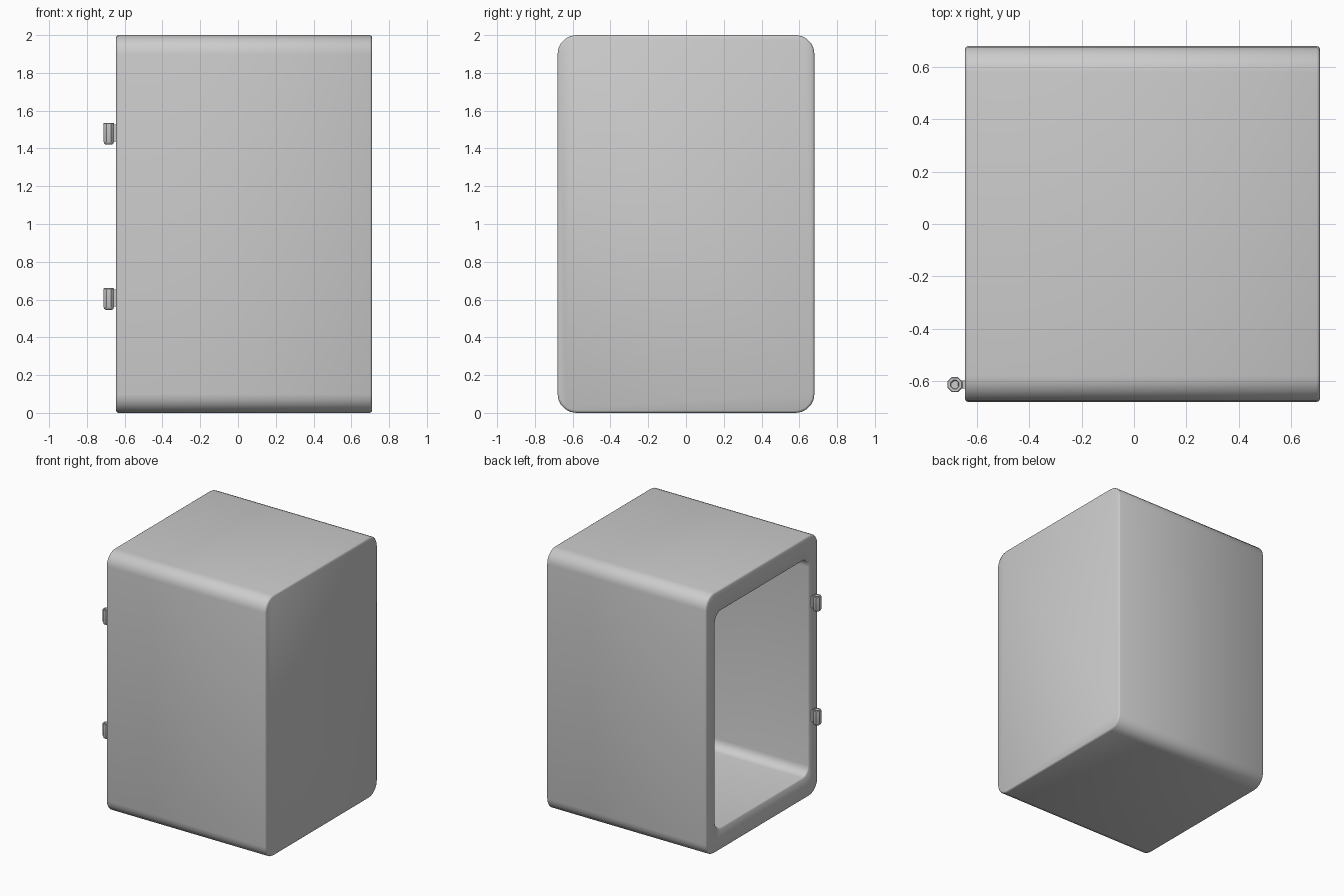
import bpy, bmesh, math

if "Cube" in bpy.data.objects:
    bpy.data.objects.remove(bpy.data.objects["Cube"])

def ring(bm, x, hy, hz, r, seg=5):
    """Rounded rectangle in the YZ plane, centred on z = 1."""
    verts = []
    for k, (sy, sz) in enumerate([(1, 1), (-1, 1), (-1, -1), (1, -1)]):
        for i in range(seg + 1):
            a = math.pi / 2 * (k + i / seg)
            verts.append(bm.verts.new((x, sy * (hy - r) + r * math.cos(a),
                                       1 + sz * (hz - r) + r * math.sin(a))))
    return verts

def circle(bm, x, y, z, r, n=8):
    return [bm.verts.new((x + r * math.cos(math.tau * (i + .5) / n),
                          y + r * math.sin(math.tau * (i + .5) / n), z)) for i in range(n)]

def loft(name, bm, rings, angle):
    for a, b in zip(rings, rings[1:]):
        n = len(a)
        for i in range(n):
            j = (i + 1) % n
            bm.faces.new((a[i], a[j], b[j], b[i]))
    bm.faces.new(rings[0])
    bm.faces.new(rings[-1])
    bmesh.ops.recalc_face_normals(bm, faces=bm.faces)
    me = bpy.data.meshes.new(name)
    bm.to_mesh(me)
    bm.free()
    ob = bpy.data.objects.new(name, me)
    bpy.context.collection.objects.link(ob)
    bpy.ops.object.select_all(action='DESELECT')
    ob.select_set(True)
    bpy.context.view_layer.objects.active = ob
    bpy.ops.object.shade_smooth_by_angle(angle=math.radians(angle))
    return ob

# Cabinet shell: closed at +x, open cavity at -x
bm = bmesh.new()
sections = [(0.71, 0.668, 0.988, 0.09), (0.706, 0.676, 0.996, 0.097), (0.698, 0.68, 1.0, 0.10),
            (-0.633, 0.68, 1.0, 0.10), (-0.641, 0.676, 0.996, 0.097), (-0.645, 0.668, 0.988, 0.09),
            (-0.645, 0.574, 0.84, 0.075), (-0.637, 0.567, 0.833, 0.07),
            (0.59, 0.567, 0.833, 0.07)]
loft("cabinet_shell", bm, [ring(bm, *s) for s in sections], 50)

# Hinge sockets with mounting tabs
for label, z in (("lower", 0.545), ("upper", 1.42)):
    bm = bmesh.new()
    profile = [(0.018, 0), (0.026, 0.006), (0.031, 0.018), (0.031, 0.112),
               (0.028, 0.115), (0.018, 0.115), (0.016, 0.112), (0.014, 0.04)]
    loft(label + "_hinge_socket", bm,
         [circle(bm, -0.684, -0.613, z + h, r) for r, h in profile], 40)
    bpy.ops.mesh.primitive_cube_add(size=1, location=(-0.646, -0.613, z + 0.063))
    tab = bpy.context.object
    tab.name = label + "_hinge_tab"
    tab.scale = (0.03, 0.03, 0.09)
